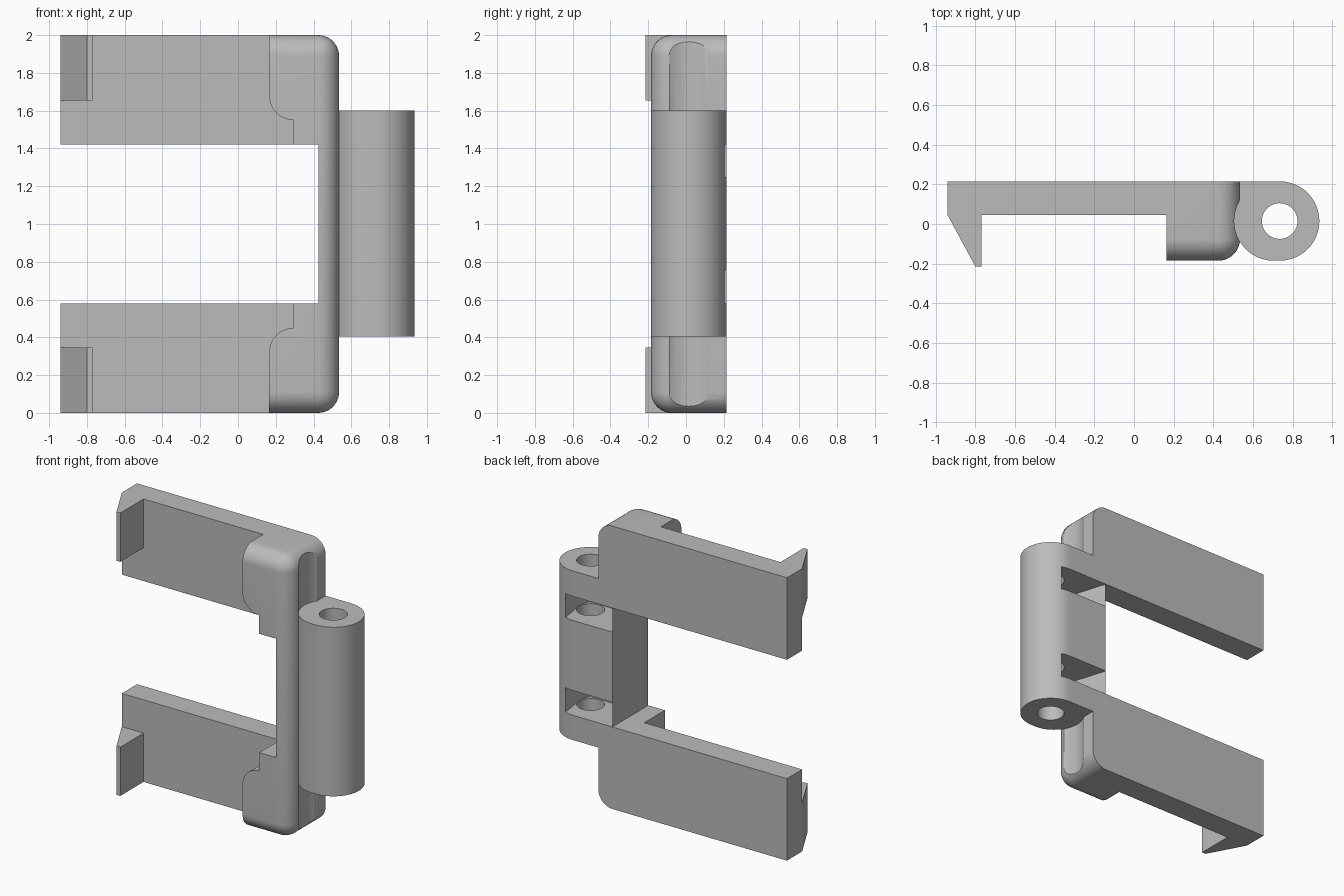
import bpy, bmesh
from math import cos, sin, pi, radians

cube = bpy.data.objects.get("Cube")
if cube:
    bpy.data.objects.remove(cube, do_unlink=True)

grey = bpy.data.materials.new("plain grey")
grey.use_nodes = True
grey.diffuse_color = (0.5, 0.5, 0.5, 1)
grey.node_tree.nodes["Principled BSDF"].inputs["Base Color"].default_value = (0.5, 0.5, 0.5, 1)


def finish(name, bm):
    bmesh.ops.recalc_face_normals(bm, faces=bm.faces)
    mesh = bpy.data.meshes.new(name)
    bm.to_mesh(mesh)
    bm.free()
    mesh.materials.append(grey)
    ob = bpy.data.objects.new(name, mesh)
    bpy.context.collection.objects.link(ob)
    return ob


def prism(name, points, low, high, axis="z"):
    """Extrude a plan (x, y) outline along z, or a front (x, z) outline along y."""
    bm = bmesh.new()
    place = (lambda a, b: (a, b, low)) if axis == "z" else (lambda a, b: (a, low, b))
    face = bm.faces.new([bm.verts.new(place(*p)) for p in points])
    new = bmesh.ops.extrude_face_region(bm, geom=[face])["geom"]
    step = (0, 0, high - low) if axis == "z" else (0, high - low, 0)
    bmesh.ops.translate(bm, vec=step, verts=[v for v in new if isinstance(v, bmesh.types.BMVert)])
    return finish(name, bm)


def arc(cx, cy, r, start, end, n=24):
    angles = [radians(start + (end - start) * i / n) for i in range(n + 1)]
    return [(cx + r * cos(a), cy + r * sin(a)) for a in angles]


def rect(x0, x1, y0, y1):
    return [(x0, y0), (x1, y0), (x1, y1), (x0, y1)]


def combine(target, tool, operation):
    mod = target.modifiers.new("combine", "BOOLEAN")
    mod.operation, mod.solver, mod.object = operation, "EXACT", tool
    bpy.context.view_layer.objects.active = target
    bpy.ops.object.modifier_apply(modifier=mod.name)
    bpy.data.objects.remove(tool, do_unlink=True)


FRONT, BACK, STEP, SIDE, INNER = -0.185, 0.215, 0.045, 0.535, 0.425
PIN_X, PIN_Y = 0.735, 0.015

# Frame block, rounded on its outer side and front edges
frame = prism("clip_frame", rect(-0.94, SIDE, FRONT, BACK), 0, 2)
bm = bmesh.new()
bm.from_mesh(frame.data)


def rounded(edge):
    mid = (edge.verts[0].co + edge.verts[1].co) / 2
    outer = mid.x > SIDE - 0.01
    front = mid.y < FRONT + 0.01
    end = mid.z < 0.01 or mid.z > 1.99
    return outer + front + end == 2


bmesh.ops.bevel(bm, geom=[e for e in bm.edges if rounded(e)], offset=0.11,
                segments=10, profile=0.5, affect="EDGES")
bm.to_mesh(frame.data)
bm.free()

# Thin the two arms at the front with an S-curved border, then open the window
border = arc(0.295, 1.68, 0.13, 180, 270, 12) + arc(0.295, 1.29, 0.13, 90, 0, 12)
outline = [(-1.2, 2.2), (0.165, 2.2)] + border
outline += [(x, 2 - z) for x, z in reversed(outline)]
combine(frame, prism("front_cutter", outline, -1, STEP, "y"), "DIFFERENCE")
combine(frame, prism("window_cutter", rect(-1.2, INNER, 0.58, 1.42), -1, 1, "y"), "DIFFERENCE")

# Groove down the outer side
combine(frame, prism("groove_cutter", arc(0.705, PIN_Y, 0.2, 0, 352.5, 47), -0.2, 2.2), "DIFFERENCE")

# Hinge barrel joined flush to the back
barrel = arc(PIN_X, PIN_Y, 0.2, 90, -90, 32) + arc(0.705, PIN_Y, 0.2, 270, 200, 14)
barrel += [(0.47, -0.053), (0.47, BACK)]
combine(frame, prism("barrel", barrel, 0.405, 1.6), "UNION")

# Snap hooks at the arm tips
hook = [(-0.94, STEP), (-0.80, -0.215), (-0.77, -0.215), (-0.77, STEP + 0.05), (-0.94, STEP + 0.05)]
for low, high in ((0, 0.345), (1.655, 2)):
    combine(frame, prism("hook", hook, low, high), "UNION")

# Two pockets in the back of the barrel and the pin hole through it
pocket = [(INNER, BACK), (0.50, -0.03), (0.56, -0.08), (0.81, -0.08), (0.83, 0.0),
          (0.80, 0.20), (0.80, 0.3), (INNER, 0.3)]
for low, high in ((0.58, 0.755), (1.25, 1.42)):
    combine(frame, prism("pocket_cutter", pocket, low, high), "DIFFERENCE")
combine(frame, prism("pin_cutter", arc(PIN_X, PIN_Y, 0.09, 0, 352.5, 47), 0.2, 1.8), "DIFFERENCE")

# Smooth shading with crisp edges
bpy.ops.object.select_all(action="DESELECT")
frame.select_set(True)
bpy.context.view_layer.objects.active = frame
bpy.ops.object.shade_smooth_by_angle(angle=radians(30))
